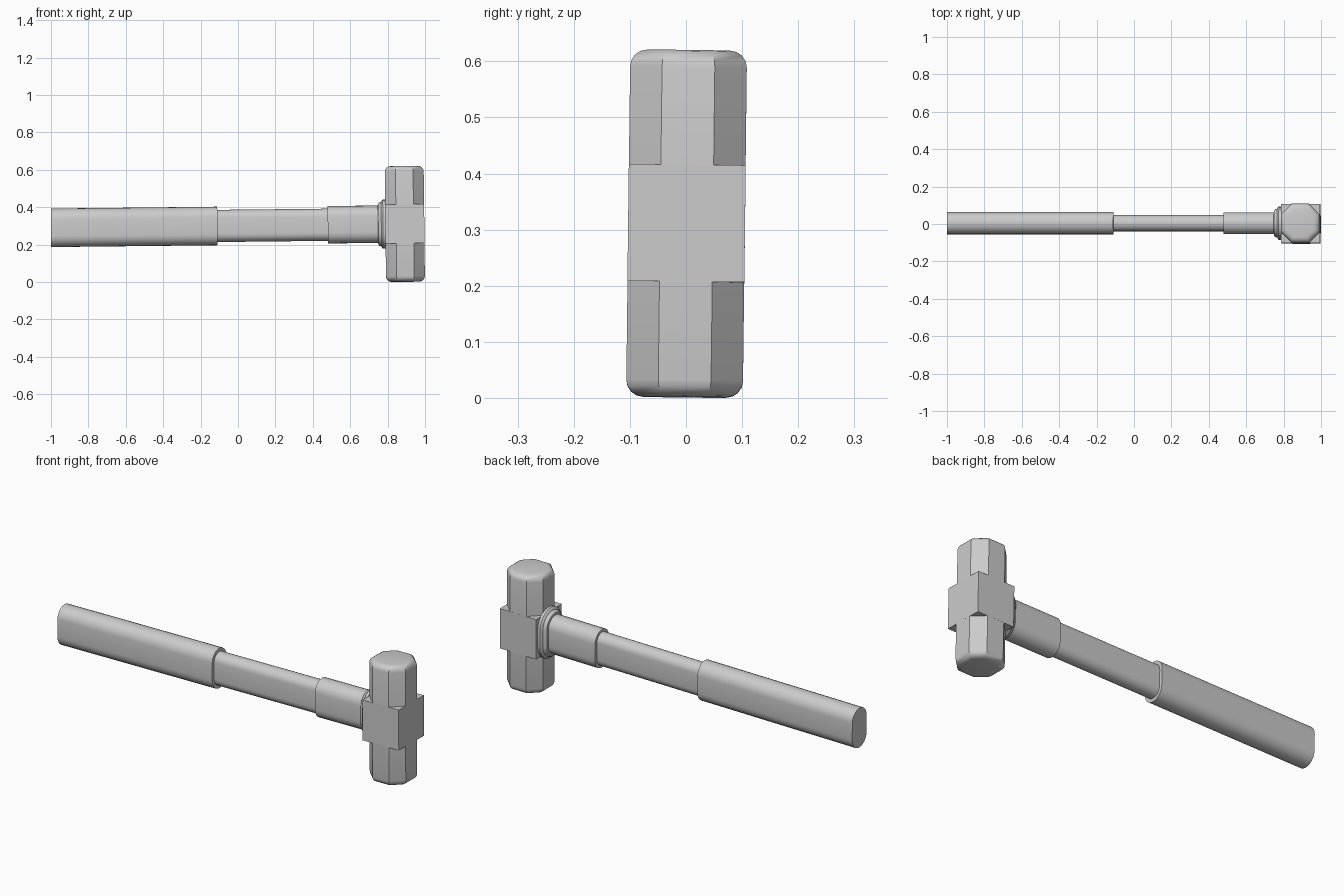
import bpy, bmesh
from math import sin, cos, pi
from mathutils import Matrix, Vector

if "Cube" in bpy.data.objects:
    bpy.data.objects.remove(bpy.data.objects["Cube"])

# The whole tool leans very slightly about the head centre
CX = 0.892
POSE = (Matrix.Translation((CX, 0.001, 0.3105))
        @ Matrix.Rotation(-0.011, 4, 'Y') @ Matrix.Rotation(-0.012, 4, 'X'))


def loft(name, rings, angle=30):
    """Skin a list of equal-length closed rings and cap both ends."""
    bm = bmesh.new()
    loops = [[bm.verts.new(POSE @ Vector(p)) for p in r] for r in rings]
    n = len(loops[0])
    for a, b in zip(loops, loops[1:]):
        for i in range(n):
            j = (i + 1) % n
            bm.faces.new((a[i], a[j], b[j], b[i]))
    bm.faces.new(loops[0][::-1])
    bm.faces.new(loops[-1])
    bmesh.ops.recalc_face_normals(bm, faces=bm.faces)
    mesh = bpy.data.meshes.new(name)
    bm.to_mesh(mesh)
    bm.free()
    obj = bpy.data.objects.new(name, mesh)
    bpy.context.collection.objects.link(obj)
    bpy.ops.object.select_all(action='DESELECT')
    obj.select_set(True)
    bpy.context.view_layer.objects.active = obj
    bpy.ops.object.shade_smooth_by_angle(angle=angle * pi / 180)
    return obj


def stadium(x, hz, r, seg=12):
    """Flat-sided oval section across the handle at world position x."""
    pts = []
    for side in (0, 1):
        for i in range(seg + 1):
            t = pi * (side + i / seg)
            z = r * sin(t) + (hz - r) * (1 - 2 * side)
            pts.append((x - CX, r * cos(t) + 0.003, z))
    return pts


def octagon(z, half, flat):
    return [(half, -flat, z), (half, flat, z), (flat, half, z), (-flat, half, z),
            (-half, flat, z), (-half, -flat, z), (-flat, -half, z), (flat, -half, z)]


# Handle: wide grip, thin shaft, upper sleeve
for name, x0, x1, hz, r in (("grip", -1.0, -0.11, 0.103, 0.059),
                            ("shaft", -0.14, 0.50, 0.086, 0.043),
                            ("upper_sleeve", 0.48, 0.80, 0.100, 0.058)):
    loft(name, [stadium(x0, hz, r), stadium(x1, hz, r)])

# Flared collar against the head
loft("collar", [stadium(*s) for s in ((0.748, 0.100, 0.058), (0.750, 0.110, 0.068),
                                      (0.757, 0.116, 0.074), (0.766, 0.119, 0.077),
                                      (0.770, 0.127, 0.085), (0.775, 0.131, 0.089),
                                      (0.790, 0.131, 0.089))])

# Head: octagonal faces with rounded ends
H, W, F, R, N = 0.309, 0.104, 0.047, 0.030, 4
upper = []
for i in range(N + 1):
    t = i / N * pi / 2
    inset = R * (1 - cos(t))
    upper.append((H - R + R * sin(t), W - inset, F - inset * 0.41))
lower = [(-z, w, f) for z, w, f in reversed(upper)]
loft("head", [octagon(*s) for s in lower + upper])

# Square block around the handle eye
S = 0.1042
loft("head_block", [[(S, -S, z), (S, S, z), (-S, S, z), (-S, -S, z)] for z in (-S, S)])
